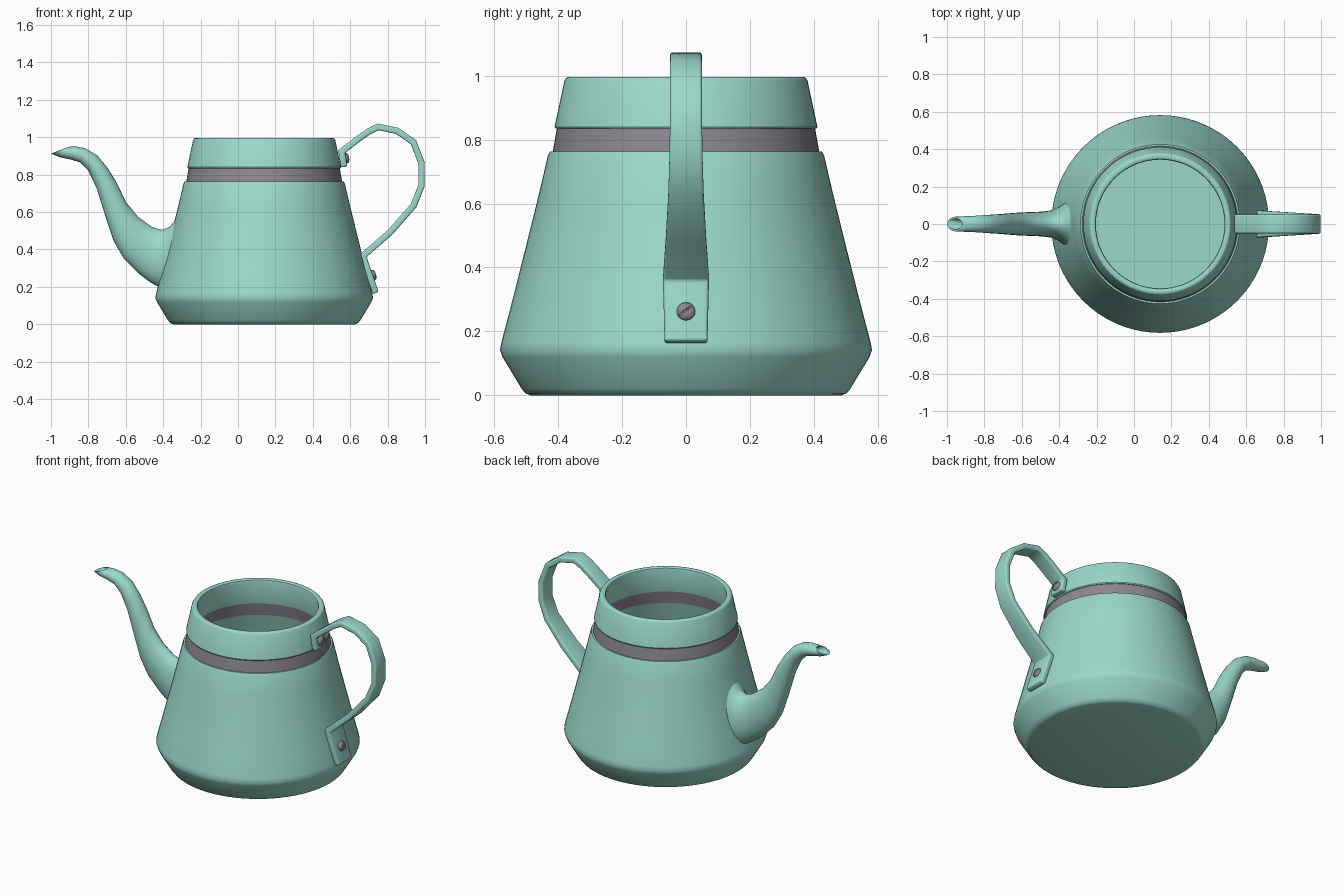
import bpy, bmesh, math
from mathutils import Vector, Matrix

cube = bpy.data.objects.get("Cube")
if cube:
    bpy.data.objects.remove(cube, do_unlink=True)

CX = 0.14  # pot axis


def material(name, color):
    m = bpy.data.materials.new(name)
    m.use_nodes = True
    m.diffuse_color = (*color, 1)
    bsdf = next(n for n in m.node_tree.nodes if n.type == 'BSDF_PRINCIPLED')
    bsdf.inputs["Base Color"].default_value = (*color, 1)
    return m


GREEN = material("mint enamel", (0.33, 0.69, 0.59))
GREY = material("warm grey metal", (0.26, 0.24, 0.28))


def finish(name, bm, mat, angle=35, bevel=0):
    bmesh.ops.recalc_face_normals(bm, faces=bm.faces)
    me = bpy.data.meshes.new(name)
    bm.to_mesh(me)
    bm.free()
    me.materials.append(mat)
    ob = bpy.data.objects.new(name, me)
    bpy.context.collection.objects.link(ob)
    bpy.ops.object.select_all(action='DESELECT')
    ob.select_set(True)
    bpy.context.view_layer.objects.active = ob
    if bevel:
        mod = ob.modifiers.new("rounded edges", 'BEVEL')
        mod.width, mod.segments = bevel, 3
        mod.limit_method, mod.angle_limit = 'ANGLE', math.radians(50)
        bpy.ops.object.modifier_apply(modifier=mod.name)
    bpy.ops.object.shade_smooth_by_angle(angle=math.radians(angle))
    return ob


def loft(bm, rings, close=False):
    loops = [[bm.verts.new(p) for p in r] for r in rings]
    pairs = list(zip(loops, loops[1:]))
    if close:
        pairs.append((loops[-1], loops[0]))
    else:
        bm.faces.new(loops[0])
        bm.faces.new(loops[-1])
    for a, b in pairs:
        for i in range(len(a)):
            j = (i + 1) % len(a)
            bm.faces.new((a[i], a[j], b[j], b[i]))


def circle(steps):
    return [2 * math.pi * i / steps for i in range(steps)]


def lathe(name, profile, mat, closed=False):
    bm = bmesh.new()
    loft(bm, [[(CX + r * math.cos(a), r * math.sin(a), z) for a in circle(72)]
              for r, z in profile], closed)
    return finish(name, bm, mat)


# Pot: outer wall, then back down the inside to the floor
lathe("pot_body", [(0.485, 0), (0.502, 0.006), (0.515, 0.022), (0.574, 0.12), (0.582, 0.142),
                   (0.577, 0.168), (0.55, 0.27), (0.502, 0.46), (0.46, 0.63), (0.432, 0.75),
                   (0.426, 0.762), (0.385, 0.762), (0.465, 0.46), (0.54, 0.15),
                   (0.475, 0.03)], GREEN)

# Recessed band and collar
lathe("neck_band", [(0.418, 0.755), (0.403, 0.84), (0.37, 0.84), (0.385, 0.755)], GREY, True)
lathe("collar", [(0.408, 0.834), (0.411, 0.84), (0.38, 0.985), (0.375, 0.993), (0.368, 0.996),
                 (0.354, 0.996), (0.347, 0.992), (0.344, 0.984), (0.37, 0.834)], GREEN, True)

# Spout: ellipses spanning upper and lower edge points, with a half width each
stations = [((-0.325, 0.57), (-0.40, 0.19), 0.115), ((-0.365, 0.52), (-0.435, 0.205), 0.09),
            ((-0.41, 0.505), (-0.47, 0.225), 0.073), ((-0.46, 0.52), (-0.53, 0.27), 0.066),
            ((-0.535, 0.575), (-0.61, 0.35), 0.063), ((-0.60, 0.655), (-0.665, 0.445), 0.06),
            ((-0.65, 0.76), (-0.71, 0.58), 0.056), ((-0.70, 0.84), (-0.755, 0.725), 0.052),
            ((-0.755, 0.905), (-0.80, 0.82), 0.049), ((-0.82, 0.942), (-0.845, 0.866), 0.045),
            ((-0.87, 0.951), (-0.90, 0.882), 0.042), ((-0.90, 0.949), (-0.95, 0.892), 0.041),
            ((-0.91, 0.946), (-0.998, 0.912), 0.039)]
mouth = [((-0.918, 0.944), (-0.99, 0.916), 0.029), ((-0.895, 0.928), (-0.93, 0.90), 0.024),
         ((-0.85, 0.925), (-0.865, 0.888), 0.022)]


def ellipse(top, low, w):
    c = Vector(((top[0] + low[0]) / 2, 0, (top[1] + low[1]) / 2))
    up = Vector((top[0], 0, top[1])) - c
    return [c + up * math.cos(a) + Vector((0, w * math.sin(a), 0)) for a in circle(24)]


bm = bmesh.new()
loft(bm, [ellipse(*s) for s in stations + mouth])
finish("spout", bm, GREEN, 50)

# Handle: flat strap swept from collar to foot, thickened toward the inside of the loop
strap = [(0.551, 0.838, 0.05), (0.535, 0.93, 0.05), (0.64, 1.01, 0.05), (0.69, 1.045, 0.05),
         (0.746, 1.073, 0.05), (0.858, 1.05, 0.05), (0.952, 0.984, 0.05), (0.998, 0.866, 0.05),
         (0.998, 0.738, 0.052), (0.954, 0.626, 0.055), (0.826, 0.48, 0.063),
         (0.688, 0.36, 0.072), (0.752, 0.172, 0.067)]
THICK = 0.034
pts = [Vector((x, z)) for x, z, w in strap]
rings = []
for i, p in enumerate(pts):
    d_in = (p - pts[i - 1]).normalized() if i else (pts[1] - p).normalized()
    d_out = (pts[i + 1] - p).normalized() if i + 1 < len(pts) else d_in
    n = Vector((d_in.y + d_out.y, -d_in.x - d_out.x)).normalized()
    n *= THICK / max(0.6, n.dot(Vector((d_in.y, -d_in.x))))
    q, w = p + n, strap[i][2]
    rings.append([(p.x, -w, p.y), (p.x, w, p.y), (q.x, w, q.y), (q.x, -w, q.y)])
bm = bmesh.new()
loft(bm, rings)
finish("handle_strap", bm, GREEN, 40, 0.009)


# Slotted screws holding the strap ends
def screw(name, x, z, nx, nz):
    place = Vector((nx, 0, nz)).to_track_quat('Z', 'Y').to_matrix().to_4x4()
    place.translation = Vector((x, 0, z))
    bm = bmesh.new()
    profile = [(0.029, -0.02), (0.029, 0.004), (0.025, 0.011), (0.015, 0.016), (0.005, 0.017)]
    loft(bm, [[(r * math.cos(a), r * math.sin(a), h) for a in circle(24)] for r, h in profile])
    head = finish(name, bm, GREY)
    bm = bmesh.new()
    slot = (Matrix.Translation((0, 0, 0.02)) @ Matrix.Rotation(math.radians(37), 4, 'Z')
            @ Matrix.Diagonal((0.1, 0.006, 0.02, 1)))
    bmesh.ops.create_cube(bm, size=1, matrix=slot)
    cutter = finish("slot_cutter", bm, GREY)
    cutter.hide_render = True
    mod = head.modifiers.new("slot", 'BOOLEAN')
    mod.operation, mod.object = 'DIFFERENCE', cutter
    bpy.context.view_layer.objects.active = head
    bpy.ops.object.modifier_apply(modifier=mod.name)
    bpy.data.objects.remove(cutter, do_unlink=True)
    head.data.transform(place)


screw("upper_screw", 0.577, 0.888, 0.985, 0.171)
screw("lower_screw", 0.721, 0.262, 0.947, 0.322)
